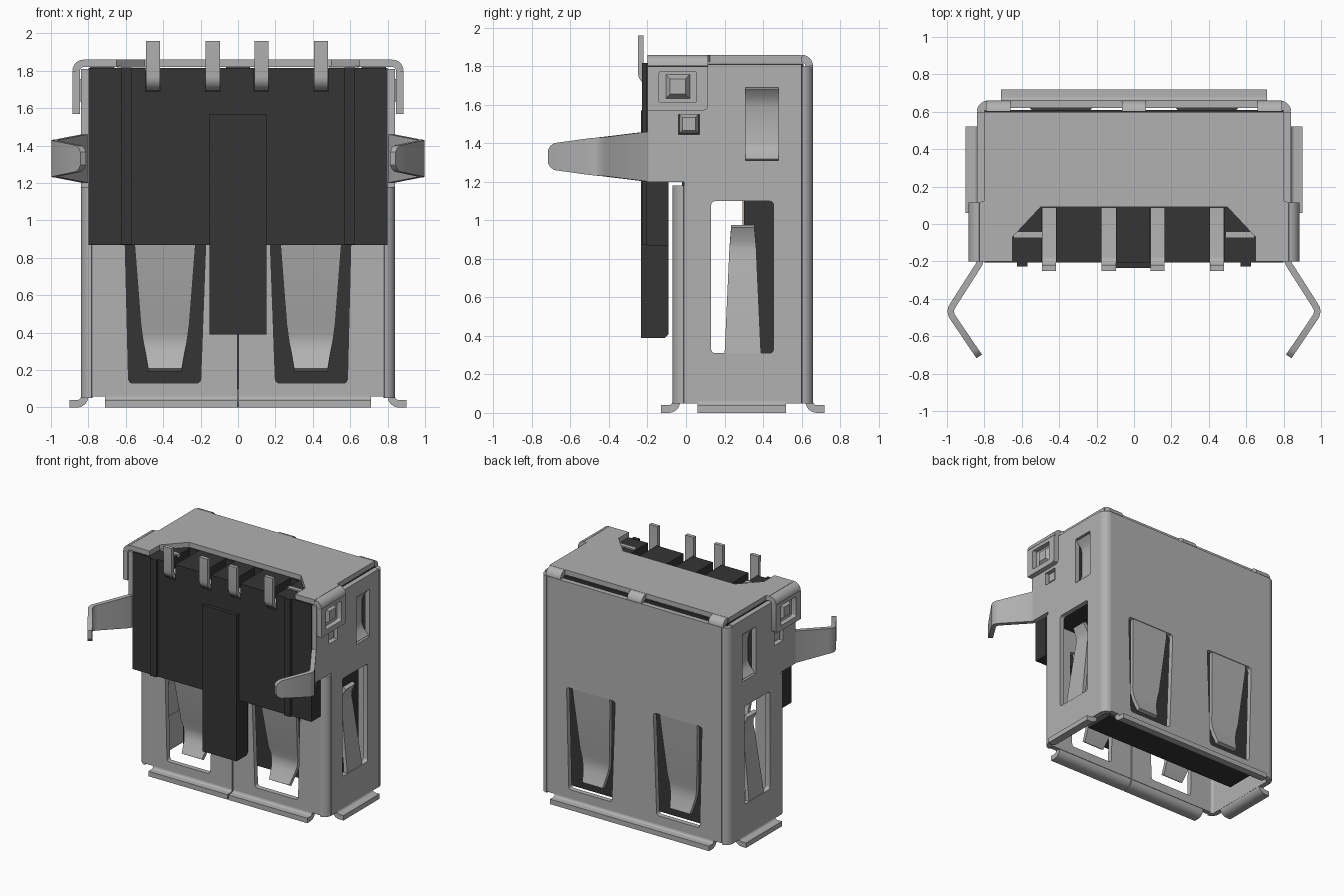
import bpy, bmesh, math
from mathutils import Matrix, Vector

if "Cube" in bpy.data.objects:
    bpy.data.objects.remove(bpy.data.objects["Cube"], do_unlink=True)


def material(name, rgb, metallic=0.0):
    m = bpy.data.materials.new(name)
    m.use_nodes = True
    m.diffuse_color = (*rgb, 1)
    m.node_tree.nodes["Principled BSDF"].inputs["Base Color"].default_value = (*rgb, 1)
    return m


STEEL = material("steel grey", (0.44, 0.44, 0.44))
BLACK = material("black plastic", (0.035, 0.035, 0.035))
GOLD = material("contact gold", (0.75, 0.42, 0.06))
AX = {"x": (1, 0, 0), "y": (0, 1, 0), "z": (0, 0, 1), "-y": (0, -1, 0), "-x": (-1, 0, 0)}
SIDES = (("left", 1), ("right", -1))
made = []


def frame(u, v, w, origin=(0, 0, 0), s=1):
    """Local axes u, v, w placed at origin; s = -1 mirrors across x."""
    m = Matrix((AX[u], AX[v], AX[w])).transposed().to_4x4()
    return Matrix.Diagonal((s, 1, 1, 1)) @ Matrix.Translation(origin) @ m


def finish(bm, name, mat, m=None):
    if m is not None:
        bm.transform(m)
    bmesh.ops.recalc_face_normals(bm, faces=bm.faces[:])
    me = bpy.data.meshes.new(name)
    bm.to_mesh(me)
    bm.free()
    me.materials.append(mat)
    ob = bpy.data.objects.new(name, me)
    bpy.context.collection.objects.link(ob)
    made.append(ob)
    return ob


def rounded(pts, r):
    """Round the corners of a polygon."""
    if r == 0:
        return pts
    out, n = [], len(pts)
    for i in range(n):
        a, c, b = (Vector(pts[j % n]) for j in (i - 1, i, i + 1))
        p, q = c + (a - c).normalized() * r, c + (b - c).normalized() * r
        for t in (0, 0.25, 0.5, 0.75, 1):
            out.append(tuple(p * (1 - t) ** 2 + c * 2 * t * (1 - t) + q * t * t))
    return out


def rect(u0, u1, v0, v1):
    return [(u0, v0), (u1, v0), (u1, v1), (u0, v1)]


def panel(name, outline, holes, t, m, mat=STEEL):
    """Flat sheet of thickness t, with holes."""
    bm = bmesh.new()
    edges = []
    for loop in [outline] + holes:
        vs = [bm.verts.new((p[0], p[1], -t / 2)) for p in loop]
        edges += [bm.edges.new((vs[i - 1], vs[i])) for i in range(len(vs))]
    bmesh.ops.triangle_fill(bm, edges=edges, normal=(0, 0, 1), use_beauty=True)
    ext = bmesh.ops.extrude_face_region(bm, geom=bm.faces[:])
    bmesh.ops.translate(bm, vec=(0, 0, t),
                        verts=[g for g in ext["geom"] if isinstance(g, bmesh.types.BMVert)])
    return finish(bm, name, mat, m)


def ribbon(name, path, half, t, m, mat=STEEL):
    """Bent strip: path in u, v; half widths along w."""
    if not isinstance(half, (list, tuple)):
        half = [half] * len(path)
    bm = bmesh.new()
    rings = []
    P = [Vector(p) for p in path]
    for i, p in enumerate(P):
        d = Vector((0, 0))
        if i > 0:
            d += (p - P[i - 1]).normalized()
        if i < len(P) - 1:
            d += (P[i + 1] - p).normalized()
        d.normalize()
        n = Vector((-d.y, d.x)) * t / 2
        rings.append([bm.verts.new((p.x + a * n.x, p.y + a * n.y, b * half[i]))
                      for a, b in ((1, 1), (1, -1), (-1, -1), (-1, 1))])
    for r0, r1 in zip(rings, rings[1:]):
        for k in range(4):
            bm.faces.new((r0[k], r0[k - 1], r1[k - 1], r1[k]))
    bm.faces.new(rings[0])
    bm.faces.new(rings[-1])
    return finish(bm, name, mat, m)


def arc(cu, cv, r, a0, a1, n=6):
    angs = [math.radians(a0 + (a1 - a0) * i / n) for i in range(n + 1)]
    return [(cu + r * math.cos(a), cv + r * math.sin(a)) for a in angs]


def box(name, x0, x1, y0, y1, z0, z1, mat, s=1):
    return panel(name, rect(x0, x1, y0, y1), [], z1 - z0,
                 frame("x", "y", "z", (0, 0, (z0 + z1) / 2), s), mat)


def boss(name, m, half0, half1, depth):
    """Square frustum rising along w."""
    bm = bmesh.new()
    k = math.sqrt(2)
    bmesh.ops.create_cone(bm, cap_ends=True, segments=4, radius1=half0 * k, radius2=half1 * k,
                          depth=depth, matrix=Matrix.Rotation(math.pi / 4, 4, "Z"))
    return finish(bm, name, STEEL, m)


T = 0.04
PINS = (-0.455, -0.135, 0.125, 0.445)
flange = arc(0.04, 0.06, 0.04, 180, 270) + [(0.08, 0.02)]
finger_hole = rounded([(0.2, 0.13), (0.585, 0.13), (0.605, 0.95), (0.17, 0.95)], 0.025)
finger_half = [0.165, 0.165, 0.13, 0.122, 0.115, 0.105, 0.09]

# Back wall with two spring windows
panel("back_wall", rect(-0.78, 0.78, 0.06, 1.80),
      [finger_hole, [(-x, z) for x, z in finger_hole]], T, frame("x", "z", "y", (0, 0.64, 0)))
ribbon("back_flange", flange, 0.71, T, frame("y", "z", "x", (0, 0.64, 0)))

# Top plate with a trapezoid notch at the front
half_top = [(0.5, 0.09), (0.65, -0.07), (0.65, -0.2), (0.825, -0.2), (0.825, 0.115),
            (0.80, 0.125), (0.80, 0.60)]
panel("top_plate", half_top + [(-x, y) for x, y in reversed(half_top)], [], T,
      frame("x", "y", "z", (0, 0, 1.84)))
top_bend = arc(0.60, 1.80, 0.04, 0, 90)
ribbon("top_bend_middle", top_bend, 0.065, T, frame("y", "z", "x"))

side_outline = [(-0.01, 0.05), (0.60, 0.05), (0.60, 1.81), (-0.2, 1.81), (-0.2, 1.20), (-0.01, 1.20)]
side_holes = [rounded(rect(0.13, 0.455, 0.31, 1.10), 0.025), rect(0.31, 0.48, 1.31, 1.69),
              rect(-0.04, 0.07, 1.445, 1.55)]
for side, s in SIDES:
    # Walls and rounded corners
    panel(side + "_front_wall", rect(0.004, 0.78, 0.06, 1.18), [finger_hole], T,
          frame("x", "z", "y", (0, -0.05, 0), s))
    panel(side + "_side_wall", side_outline, side_holes, T, frame("y", "z", "x", (0.82, 0, 0), s))
    ribbon(side + "_back_corner", arc(0.78, 0.60, 0.04, 0, 90), 0.875, T,
           frame("x", "y", "z", (0, 0, 0.925), s))
    ribbon(side + "_front_corner", arc(0.78, -0.01, 0.04, 0, -90), 0.565, T,
           frame("x", "y", "z", (0, 0, 0.615), s))
    ribbon(side + "_top_bend", top_bend, 0.065, T, frame("y", "z", "x", (0.725, 0, 0), s))

    # Flared bottom lips
    ribbon(side + "_front_flange", flange, 0.353, T, frame("-y", "z", "x", (0.357, -0.05, 0), s))
    ribbon(side + "_side_flange", flange, 0.23, T, frame("x", "z", "y", (0.82, 0.29, 0), s))

    # Spring fingers
    for place, u, y, d in (("front", "y", -0.05, 0.1), ("back", "-y", 0.64, 0.06)):
        path = [(0, 0.955), (0.1 * d, 0.90), (0.8 * d, 0.45), (d, 0.39), (d, 0.34),
                (0.85 * d, 0.29), (0.3 * d, 0.20)]
        ribbon(f"{side}_{place}_finger", path, finger_half, 0.03,
               frame(u, "z", "x", (0.39, y, 0), s))
    ribbon(side + "_side_finger",
           [(0, 0.30), (-0.005, 0.36), (-0.065, 0.80), (-0.075, 0.85), (-0.07, 0.90), (-0.035, 0.97)],
           [0.095, 0.092, 0.072, 0.07, 0.066, 0.06], 0.03,
           frame("x", "z", "y", (0.82, 0.295, 0), s))

    # Pressed-in bridge and dent on the side
    ribbon(side + "_side_bridge",
           [(0, 1.69), (-0.045, 1.64), (-0.06, 1.59), (-0.06, 1.40), (-0.045, 1.36), (0, 1.31)],
           0.085, 0.025, frame("x", "z", "y", (0.82, 0.395, 0), s))
    boss(side + "_side_dent", frame("y", "z", "x", (0.805, 0.015, 1.5), s), 0.058, 0.034, 0.04)

    # Folded wing locking over a stud
    panel(side + "_wing", [(-0.2, 1.80), (-0.2, 1.57), (0.09, 1.57), (0.107, 1.577), (0.115, 1.595),
                           (0.115, 1.80)], [rounded(rect(-0.14, 0.055, 1.612, 1.772), 0.012)], T,
          frame("y", "z", "x", (0.865, 0, 0), s))
    ribbon(side + "_wing_bend", arc(0.825, 1.80, 0.04, 0, 90), 0.1575, T,
           frame("x", "z", "y", (0, -0.0425, 0), s))
    boss(side + "_wing_stud", frame("y", "z", "x", (0.855, -0.042, 1.695), s), 0.064, 0.04, 0.035)

    # Bent mounting clip
    ribbon(side + "_clip",
           [(0.82, -0.19), (0.828, -0.215), (0.962, -0.425), (0.977, -0.45), (0.98, -0.468),
            (0.975, -0.49), (0.85, -0.675), (0.836, -0.695), (0.828, -0.708)],
           [0.13, 0.128, 0.102, 0.1, 0.098, 0.096, 0.07, 0.055, 0.035], 0.035,
           frame("x", "y", "z", (0, 0, 1.331), s))

    # Housing ridges and the small tabs in the notch
    box(side + "_housing_ridge", 0.57, 0.625, -0.228, -0.2, 0.872, 1.818, BLACK, s)
    box(side + "_notch_tab", 0.49, 0.645, -0.075, -0.04, 1.80, 1.825, STEEL, s)

# Plastic housing, with slots for the pins and recesses for the bridges
housing = panel("housing", [(-0.205, 0.87), (-0.09, 0.87), (-0.09, 1.2), (-0.02, 1.2), (-0.02, 1.12),
                            (0.61, 1.12), (0.61, 1.815), (-0.205, 1.815)], [], 1.598,
                frame("y", "z", "x"), BLACK)
cuts = [(x - 0.039, x + 0.039, -0.3, 0.09, 1.69, 1.9) for x in PINS]
cuts += [(0.72, 0.85, 0.30, 0.49, 1.29, 1.71), (-0.85, -0.72, 0.30, 0.49, 1.29, 1.71)]
for c in cuts:
    cutter = box("cutter", *c, BLACK)
    cutter.hide_render = True
    mod = housing.modifiers.new("cut", "BOOLEAN")
    mod.operation, mod.solver, mod.object = "DIFFERENCE", "EXACT", cutter
    bpy.context.view_layer.objects.active = housing
    bpy.ops.object.modifier_apply(modifier=mod.name)
    made.remove(cutter)
    bpy.data.objects.remove(cutter, do_unlink=True)

panel("centre_rib", [(-0.235, 0.39), (-0.11, 0.39), (-0.09, 0.41), (-0.09, 1.57), (-0.235, 1.57)],
      [], 0.305, frame("y", "z", "x"), BLACK)
box("tongue", -0.7, 0.7, 0.30, 0.54, 0.10, 1.2, BLACK)

# Solder pins and the contacts on the tongue
for i, x in enumerate(PINS, 1):
    ribbon(f"pin_{i}", [(0.088, 1.71)] + arc(-0.175, 1.77, 0.06, 270, 180) + [(-0.235, 1.96)],
           0.0375, 0.03, frame("y", "z", "x", (x, 0, 0)))
    box(f"contact_{i}", x - 0.04, x + 0.04, 0.294, 0.31, 0.30, 1.15, GOLD)

# Smooth the bends, keep the edges sharp
bpy.ops.object.select_all(action="DESELECT")
for ob in made:
    ob.select_set(True)
bpy.context.view_layer.objects.active = made[0]
bpy.ops.object.shade_smooth_by_angle(angle=math.radians(30))
